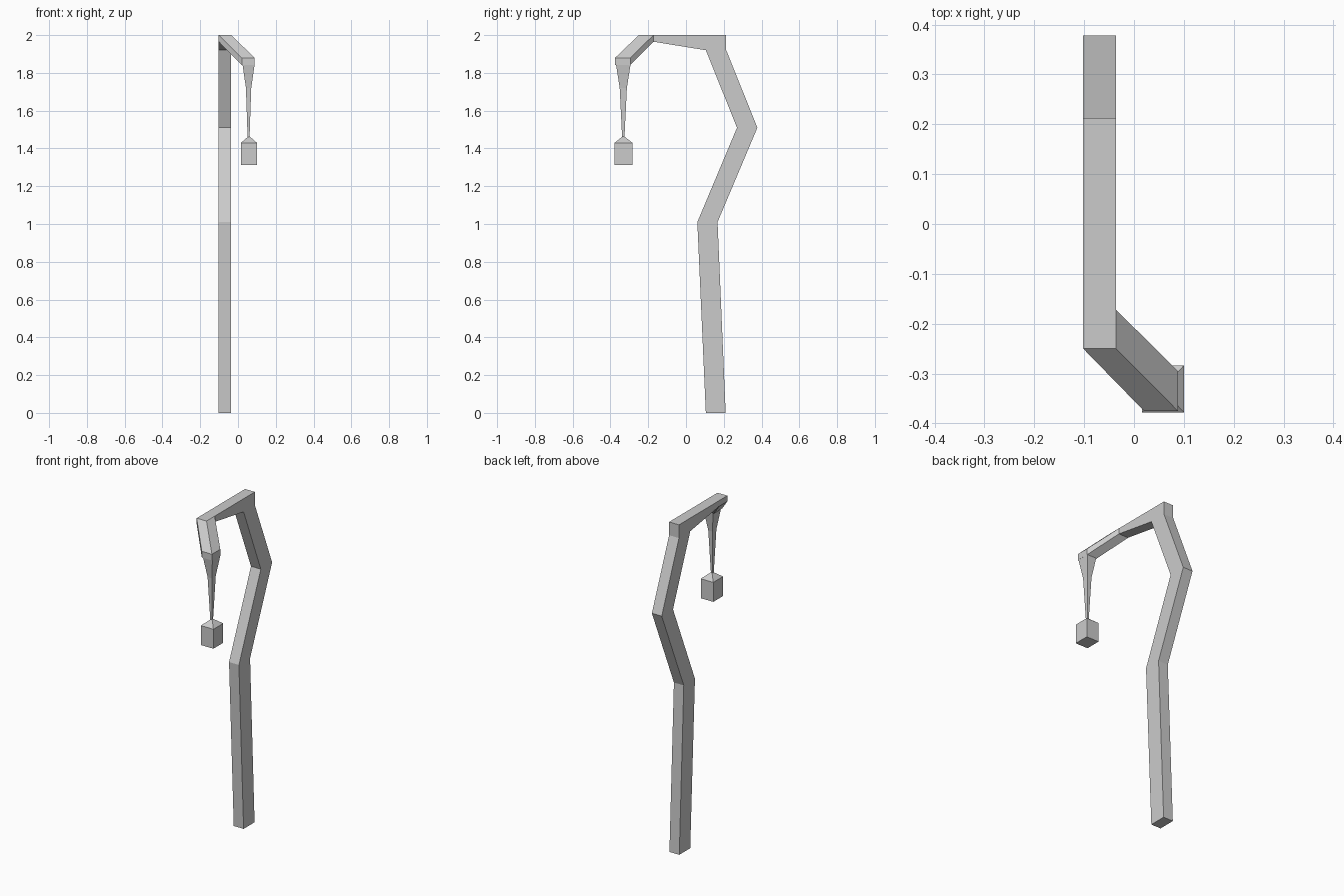
import bpy, bmesh

if "Cube" in bpy.data.objects:
    bpy.data.objects.remove(bpy.data.objects["Cube"])


def finish(name, bm):
    bmesh.ops.recalc_face_normals(bm, faces=bm.faces)
    mesh = bpy.data.meshes.new(name)
    bm.to_mesh(mesh)
    bm.free()
    obj = bpy.data.objects.new(name, mesh)
    bpy.context.collection.objects.link(obj)
    return obj


def extrude_profile(name, outline, x0, x1):
    """Extrude a side outline (y, z) from x0 to x1."""
    bm = bmesh.new()
    face = bm.faces.new([bm.verts.new((x0, y, z)) for y, z in outline])
    ext = bmesh.ops.extrude_face_region(bm, geom=[face], use_keep_orig=True)["geom"]
    for v in ext:
        if isinstance(v, bmesh.types.BMVert):
            v.co.x = x1
    return finish(name, bm)


def swept_box(name, start, end):
    """Solid swept by a box moving from start to end."""
    bm = bmesh.new()
    for xs, ys, zs in (start, end):
        for x in xs:
            for y in ys:
                for z in zs:
                    bm.verts.new((x, y, z))
    hull = bmesh.ops.convex_hull(bm, input=bm.verts)
    inner = {g for g in hull["geom_interior"] + hull["geom_unused"]
             if isinstance(g, bmesh.types.BMVert)}
    bmesh.ops.delete(bm, geom=list(inner), context='VERTS')
    bmesh.ops.dissolve_limit(bm, angle_limit=0.02, verts=bm.verts, edges=bm.edges)
    return finish(name, bm)


def loft_square(name, cx, cy, levels):
    """Stack rectangular rings given as (half x, half y, z)."""
    bm = bmesh.new()
    rings = [[bm.verts.new((cx + sx * hx, cy + sy * hy, z))
              for sx, sy in ((-1, -1), (1, -1), (1, 1), (-1, 1))]
             for hx, hy, z in levels]
    for a, b in zip(rings, rings[1:]):
        for i in range(4):
            j = (i + 1) % 4
            bm.faces.new((a[i], a[j], b[j], b[i]))
    bm.faces.new(rings[0])
    bm.faces.new(rings[-1])
    return finish(name, bm)


# Crooked post and the horizontal arm at its top
extrude_profile("crooked_post", [
    (0.105, 0), (0.21, 0), (0.167, 1.01), (0.378, 1.51), (0.213, 1.92),
    (0.213, 2.0), (-0.172, 2.0), (-0.172, 1.965), (0.105, 1.92),
    (0.27, 1.51), (0.06, 1.01)], -0.102, -0.036)

# Diagonal arm tip, dropping forward and to the right
swept_box("arm_tip",
          ((-0.102, -0.036), (-0.25, -0.172), (1.965, 2.0)),
          ((0.02, 0.088), (-0.375, -0.295), (1.842, 1.88)))

# Tapering hanger below the tip
loft_square("hanger", 0.056, -0.332, [
    (0.0315, 0.038, 1.842), (0.014, 0.019, 1.72), (0.005, 0.006, 1.455)])

# Lantern block with a shallow pyramid roof
loft_square("lantern", 0.058, -0.331, [
    (0.042, 0.047, 1.312), (0.042, 0.047, 1.43), (0.004, 0.005, 1.463)])
